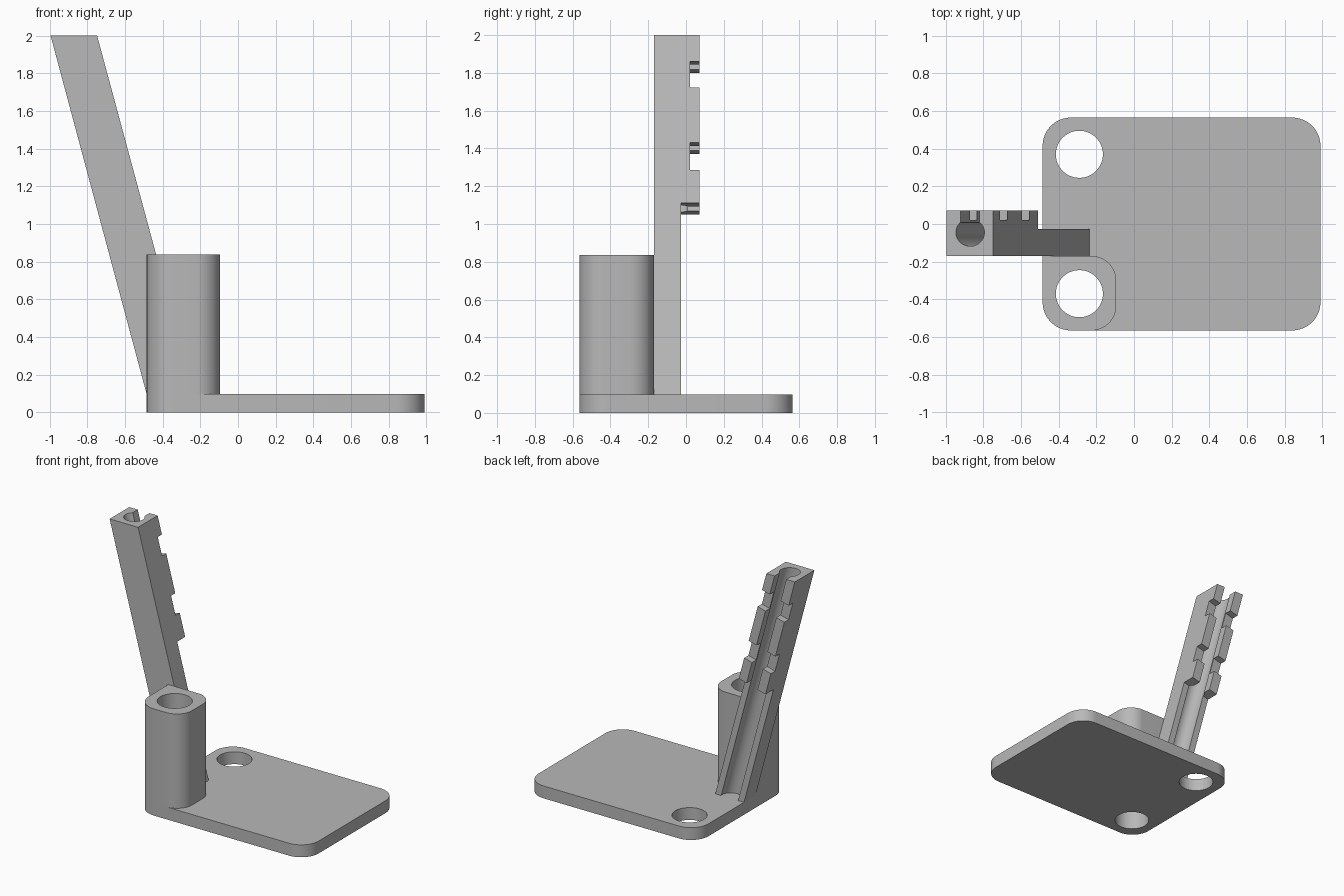
import bpy, bmesh, math
from mathutils import Matrix, Vector

if "Cube" in bpy.data.objects:
    bpy.data.objects.remove(bpy.data.objects["Cube"], do_unlink=True)

grey = bpy.data.materials.new("plain grey")
grey.use_nodes = True
grey.diffuse_color = (0.48, 0.48, 0.48, 1)
grey.node_tree.nodes["Principled BSDF"].inputs["Base Color"].default_value = grey.diffuse_color


def add_object(name, bm):
    bmesh.ops.recalc_face_normals(bm, faces=bm.faces)
    mesh = bpy.data.meshes.new(name)
    bm.to_mesh(mesh)
    bm.free()
    mesh.materials.append(grey)
    obj = bpy.data.objects.new(name, mesh)
    bpy.context.collection.objects.link(obj)
    return obj


def prism(name, points, offset):
    """Extrude a flat outline along an offset."""
    bm = bmesh.new()
    face = bm.faces.new([bm.verts.new(p) for p in points])
    result = bmesh.ops.extrude_face_region(bm, geom=[face])
    moved = [v for v in result["geom"] if isinstance(v, bmesh.types.BMVert)]
    bmesh.ops.translate(bm, verts=moved, vec=offset)
    return add_object(name, bm)


def rounded_block(name, x0, x1, y0, y1, z0, z1, radii):
    """Upright block; radii run front left, front right, back right, back left in plan."""
    points = []
    corners = [(x0, y0, 1, 1), (x1, y0, -1, 1), (x1, y1, -1, -1), (x0, y1, 1, -1)]
    for i, ((x, y, sx, sy), r) in enumerate(zip(corners, radii)):
        if r == 0:
            points.append((x, y, z0))
            continue
        for k in range(17):
            a = math.pi * (1 + i / 2 + k / 32)
            points.append((x + sx * r + r * math.cos(a), y + sy * r + r * math.sin(a), z0))
    return prism(name, points, (0, 0, z1 - z0))


def box_cutter(x0, x1, y0, y1, z0, z1, matrix):
    bm = bmesh.new()
    bmesh.ops.create_cube(bm, size=1)
    for v in bm.verts:
        v.co = matrix @ Vector(((x0 + x1) / 2 + v.co.x * (x1 - x0),
                                (y0 + y1) / 2 + v.co.y * (y1 - y0),
                                (z0 + z1) / 2 + v.co.z * (z1 - z0)))
    return add_object("cutter", bm)


def round_cutter(radius, depth, matrix):
    bm = bmesh.new()
    bmesh.ops.create_cone(bm, cap_ends=True, segments=64, radius1=radius,
                          radius2=radius, depth=depth, matrix=matrix)
    return add_object("cutter", bm)


def select_only(obj):
    bpy.ops.object.select_all(action="DESELECT")
    obj.select_set(True)
    bpy.context.view_layer.objects.active = obj


def cut(obj, cutter):
    cutter.hide_render = True
    mod = obj.modifiers.new("cut", "BOOLEAN")
    mod.operation = "DIFFERENCE"
    mod.solver = "EXACT"
    mod.object = cutter
    select_only(obj)
    bpy.ops.object.modifier_apply(modifier=mod.name)
    bpy.data.objects.remove(cutter, do_unlink=True)


LEFT, FRONT, BACK = -0.485, -0.565, 0.565
PLATE_TOP, ARM_FRONT = 0.097, -0.17

# Base plate with two through holes
plate = rounded_block("base_plate", LEFT, 0.99, FRONT, BACK, 0, PLATE_TOP, [0.15] * 4)
for y in (-0.37, 0.37):
    cut(plate, round_cutter(0.125, 1, Matrix.Translation((-0.29, y, 0))))

# Hollow post, square where it meets the arm
post = rounded_block("hollow_post", LEFT, -0.095, FRONT, ARM_FRONT, PLATE_TOP, 0.837,
                     [0.15, 0.13, 0.13, 0])
cut(post, round_cutter(0.125, 3, Matrix.Translation((-0.29, -0.37, 0))))

# Leaning arm
outline = [(LEFT, PLATE_TOP), (-0.235, PLATE_TOP), (-0.748, 2), (-0.995, 2)]
arm = prism("leaning_arm", [(x, ARM_FRONT, z) for x, z in outline], (0, 0.242, 0))
lean = Matrix.Translation((-0.36, 0, PLATE_TOP)) @ Matrix.Rotation(math.radians(-15), 4, "Y")

# Thin lower part, then the notches between the clips
cut(arm, box_cutter(-0.4, 0.4, -0.027, 0.3, -0.4, 1.019, lean))
for low, high in ((1.2, 1.35), (1.65, 1.795)):
    cut(arm, box_cutter(-0.4, 0.4, 0.02, 0.3, low, high, lean))

# Round channel along the arm with a narrower open slot
cut(arm, round_cutter(0.073, 5, lean @ Matrix.Translation((0, -0.045, 0))))
cut(arm, box_cutter(-0.049, 0.049, -0.04, 0.3, -0.6, 2.6, lean))

for part in (plate, post, arm):
    select_only(part)
    bpy.ops.object.shade_smooth_by_angle(angle=math.radians(30))
